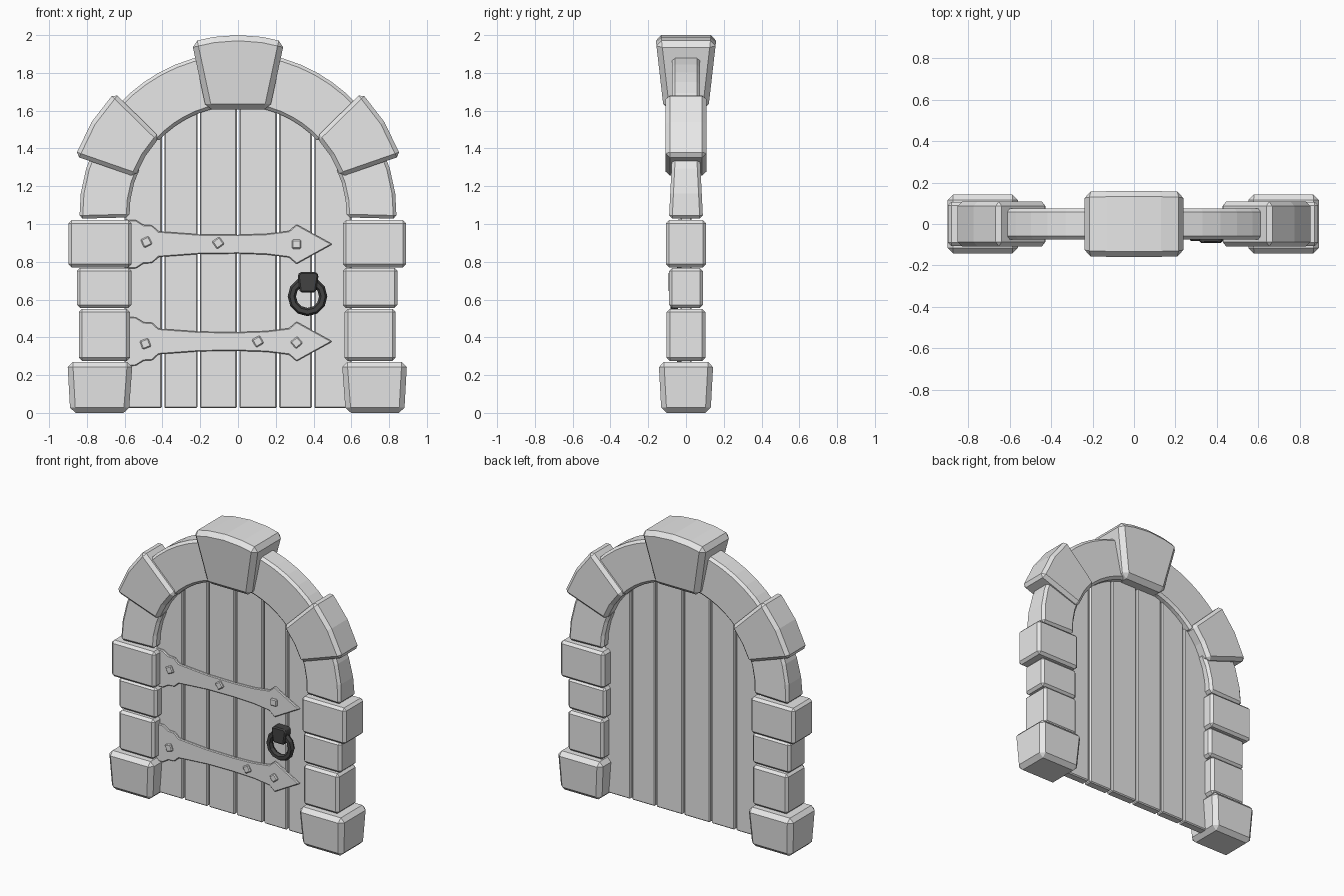
import bpy, bmesh
from math import sin, cos, radians, sqrt, pi
from mathutils import Matrix

cube = bpy.data.objects.get("Cube")
if cube:
    bpy.data.objects.remove(cube, do_unlink=True)


def material(name, value):
    mat = bpy.data.materials.new(name)
    mat.use_nodes = True
    colour = (value, value, value, 1)
    mat.diffuse_color = colour
    mat.node_tree.nodes["Principled BSDF"].inputs["Base Color"].default_value = colour
    return mat


LIGHT = material("light grey", 0.8)
DARK = material("dark iron", 0.055)


def finish(name, bm, mat, bevel=0):
    bmesh.ops.recalc_face_normals(bm, faces=bm.faces)
    mesh = bpy.data.meshes.new(name)
    bm.to_mesh(mesh)
    bm.free()
    mesh.materials.append(mat)
    obj = bpy.data.objects.new(name, mesh)
    bpy.context.collection.objects.link(obj)
    if bevel:
        mod = obj.modifiers.new("chamfer", 'BEVEL')
        mod.width = bevel
        mod.segments = 1
        mod.limit_method = 'ANGLE'
        mod.angle_limit = radians(30)
    return obj


def prism(name, outline, front, back, mat=LIGHT, bevel=0.0):
    """Extrude an x-z outline; front and back give y as a function of z."""
    bm = bmesh.new()
    a = [bm.verts.new((x, front(z), z)) for x, z in outline]
    b = [bm.verts.new((x, back(z), z)) for x, z in outline]
    bm.faces.new(a)
    bm.faces.new(b[::-1])
    for i in range(len(a)):
        j = (i + 1) % len(a)
        bm.faces.new((a[i], b[i], b[j], a[j]))
    return finish(name, bm, mat, bevel)


def stone(name, outline, depth, bevel, slope=0.0, z0=0.0):
    def half(z):
        return depth + slope * (z - z0)
    return prism(name, outline, lambda z: -half(z), half, LIGHT, bevel)


ARCH_Z, INNER, OUTER = 1.05, 0.575, 0.85


def arc(radius, start, end, steps):
    angles = [radians(start + (end - start) * i / steps) for i in range(steps + 1)]
    return [(radius * cos(t), ARCH_Z + radius * sin(t)) for t in angles]


def sector(start, end, steps, outer=OUTER):
    return arc(INNER, start, end, steps) + arc(outer, end, start, steps)


# Pillar blocks and arch stones on both sides
blocks = [("upper", 0.77, 1.02, 0.555, 0.89, 0.107),
          ("middle", 0.555, 0.768, 0.555, 0.845, 0.09),
          ("lower", 0.275, 0.55, 0.565, 0.835, 0.103)]
for side, s, shift in (("left", 1, 0), ("right", -1, 0.008)):
    def place(points):
        return [(s * (x + shift), z) for x, z in points]

    for name, z0, z1, x0, x1, depth in blocks:
        outline = [(x0, z0), (x1, z0), (x1, z1), (x0, z1)]
        stone(f"{side}_{name}_block", place(outline), depth, 0.017)
    base = [(0.57, 0), (0.88, 0), (0.895, 0.27), (0.55, 0.27)]
    stone(f"{side}_base_block", place(base), 0.13, 0.028, 0.055)

    def mirrored(points):
        return [(s * x, z) for x, z in points]
    stone(f"{side}_spring_stone", mirrored(sector(-1.5, 26, 3, 0.84)),
          0.09, 0.017, -0.05, 1.03)
    corner = [(0.545, 1.25), (0.862, 1.36), (0.775, 1.54), (0.655, 1.695),
              (0.415, 1.46), (0.49, 1.36)]
    stone(f"{side}_shoulder_stone", mirrored(corner), 0.108, 0.022)
    stone(f"{side}_upper_arch_stone", mirrored(sector(42, 80, 6, 0.86)), 0.075, 0.017)

# Keystone, widening towards the top
keystone = [(-0.168, 1.605), (0.168, 1.605), (0.245, 1.965),
            (0.13, 1.99), (0, 2.0), (-0.13, 1.99), (-0.245, 1.965)]
stone("keystone", keystone, 0.117, 0.03, 0.115, 1.6)

# Door planks with open gaps, tops cut to the arch
DOOR = 0.03
joints = [-0.606, -0.396, -0.208, 0.001, 0.212, 0.398, 0.606]
for i, (x0, x1) in enumerate(zip(joints, joints[1:])):
    x0, x1 = x0 + 0.006, x1 - 0.006
    xs = [x1 + (x0 - x1) * k / 4 for k in range(5)]
    top = [(x, ARCH_Z + sqrt(0.63 ** 2 - x * x)) for x in xs]
    prism(f"plank_{i + 1}", [(x0, 0.025), (x1, 0.025)] + top,
          lambda z: -DOOR, lambda z: DOOR, LIGHT, 0.007)

# Strap hinges with spear tips and square bolts
strap = [(-0.6, 0.13), (-0.54, 0.128), (-0.5, 0.102), (-0.455, 0.1),
         (-0.42, 0.068), (-0.2, 0.052), (0, 0.05), (0.15, 0.055),
         (0.27, 0.07), (0.31, 0.105)]
hinges = [("upper", 0.893, [(-0.485, 0.012, 25), (-0.105, 0.007, 35), (0.31, 0, 0)]),
          ("lower", 0.378, [(-0.49, -0.012, 20), (0.105, 0, 30), (0.31, -0.006, 40)])]
for name, zc, bolts in hinges:
    outline = [(x, zc - w) for x, w in strap] + [(0.5, zc)]
    outline += [(x, zc + w) for x, w in reversed(strap)]
    prism(f"{name}_hinge", outline, lambda z: -0.047, lambda z: -0.028, LIGHT, 0.005)
    for k, (x, dz, turn) in enumerate(bolts):
        angles = [radians(turn + 45 + 90 * q) for q in range(4)]
        square = [(x + 0.034 * cos(t), zc + dz + 0.034 * sin(t)) for t in angles]
        prism(f"{name}_hinge_bolt_{k + 1}", square,
              lambda z: -0.06, lambda z: -0.04, LIGHT, 0.006)

# Handle ring and its bracket
bm = bmesh.new()
rows = []
for i in range(12):
    t = 2 * pi * i / 12
    row = []
    for j in range(6):
        p = 2 * pi * j / 6
        r = 0.083 + 0.022 * cos(p)
        row.append(bm.verts.new((r * cos(t), 0.022 * sin(p), r * sin(t))))
    rows.append(row)
for i in range(12):
    for j in range(6):
        a, b, k = rows[i], rows[(i + 1) % 12], (j + 1) % 6
        bm.faces.new((a[j], b[j], b[k], a[k]))
bm.transform(Matrix.Translation((0.368, -0.062, 0.617)))
finish("handle_ring", bm, DARK)

bracket = [(0.328, 0.638), (0.412, 0.638), (0.427, 0.73), (0.413, 0.747),
           (0.33, 0.747), (0.316, 0.73)]
prism("handle_bracket", bracket, lambda z: -0.092, lambda z: -0.025, DARK, 0.008)
